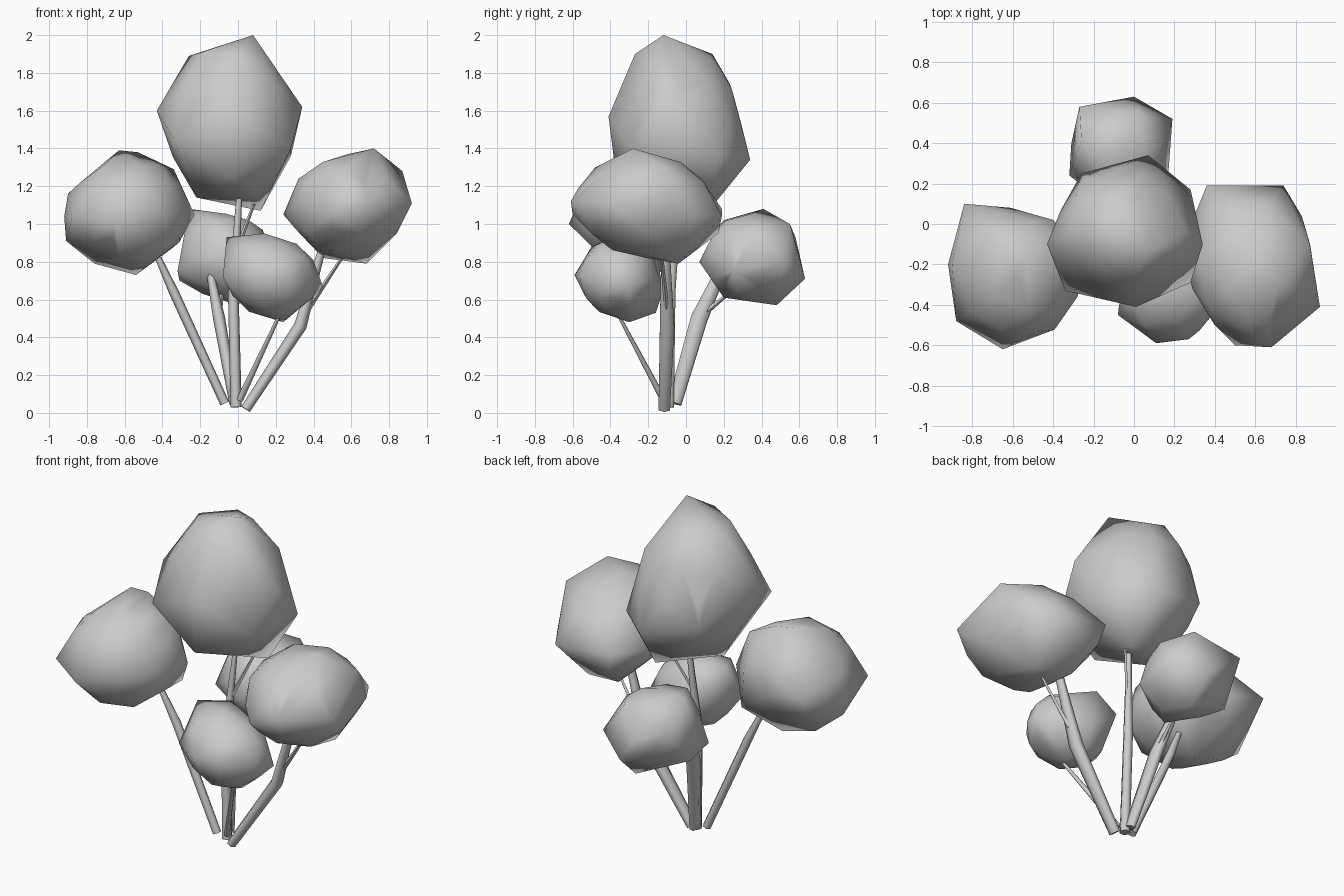
import bpy, bmesh, math
from mathutils import Vector, Matrix

if "Cube" in bpy.data.objects:
    bpy.data.objects.remove(bpy.data.objects["Cube"])


def finish(name, bm, angle):
    bmesh.ops.recalc_face_normals(bm, faces=bm.faces)
    me = bpy.data.meshes.new(name)
    bm.to_mesh(me)
    bm.free()
    ob = bpy.data.objects.new(name, me)
    bpy.context.collection.objects.link(ob)
    bpy.ops.object.select_all(action='DESELECT')
    ob.select_set(True)
    bpy.context.view_layer.objects.active = ob
    bpy.ops.object.shade_smooth_by_angle(angle=math.radians(angle))


def foliage(name, corners, fill=0.9):
    """Faceted clump: hull round its main corners and a rounded low-poly core."""
    lo = Vector([min(c[i] for c in corners) for i in range(3)])
    hi = Vector([max(c[i] for c in corners) for i in range(3)])
    size = (hi - lo) / 2 * fill
    bm = bmesh.new()
    bmesh.ops.create_icosphere(
        bm, subdivisions=2, radius=1,
        matrix=Matrix.Translation((lo + hi) / 2) @ Matrix.Diagonal((*size, 1)))
    bmesh.ops.delete(bm, geom=bm.edges[:], context='EDGES_FACES')
    for c in corners:
        bm.verts.new(c)
    bmesh.ops.convex_hull(bm, input=bm.verts[:])
    bmesh.ops.delete(bm, geom=[v for v in bm.verts if not v.link_faces], context='VERTS')
    finish(name, bm, 60)


def stem(name, path, sides=6, deep=1.0):
    """Tapered tube; path holds (x, y, z, radius), deep widens it front to back."""
    bm = bmesh.new()
    pts = [Vector(p[:3]) for p in path]
    rings = []
    for i, p in enumerate(pts):
        d = pts[min(i + 1, len(pts) - 1)] - pts[max(i - 1, 0)]
        u = d.cross(Vector((0, 1, 0))).normalized()
        w = d.cross(u).normalized() * deep
        rings.append([bm.verts.new(p + path[i][3] * (
            u * math.cos(math.tau * k / sides) + w * math.sin(math.tau * k / sides)))
            for k in range(sides)])
    for a, b in zip(rings, rings[1:]):
        for k in range(sides):
            n = (k + 1) % sides
            bm.faces.new((a[k], a[n], b[n], b[k]))
    bm.faces.new(rings[0])
    bm.faces.new(rings[-1])
    finish(name, bm, 75)


# Foliage clumps
foliage("top_foliage", [
    (.08, -.12, 2.0), (-.1, .14, 1.9), (.07, .34, 1.34), (-.43, -.1, 1.6),
    (.34, -.1, 1.62), (.01, -.41, 1.57), (-.26, 0, 1.89), (0, -.27, 1.9),
    (-.19, -.15, 1.91), (-.26, .25, 1.42), (-.22, -.05, 1.14), (.12, .12, 1.07),
    (-.34, -.33, 1.45), (-.03, -.37, 1.25), (.28, -.29, 1.4), (.28, .17, 1.36)], .87)
foliage("left_foliage", [
    (-.63, -.12, 1.39), (-.53, -.1, 1.38), (-.34, -.12, 1.29), (-.23, -.15, 1.05),
    (-.31, -.4, .95), (-.54, -.15, .73), (-.76, -.15, .79), (-.91, -.2, .91),
    (-.92, -.2, 1.04), (-.9, -.2, 1.16), (-.84, .1, 1.1), (-.61, .08, 1.05),
    (-.4, .02, 1.12), (-.68, -.4, .82), (-.35, -.03, .87), (-.65, -.62, 1.0),
    (-.88, -.48, 1.03)])
foliage("right_foliage", [
    (.72, -.28, 1.4), (.41, -.07, 1.3), (.87, -.1, 1.28), (.92, -.41, 1.11),
    (.68, -.04, .79), (.45, -.35, .86), (.24, -.1, 1.05), (.36, .19, 1.08),
    (.4, .17, .95), (.74, .19, 1.04), (.83, .04, 1.05), (.68, -.61, 1.12),
    (.5, -.6, 1.05), (.6, -.57, 1.19), (.57, -.48, 1.3), (.45, 0, .82)])
foliage("back_foliage", [
    (-.26, .41, 1.08), (.13, .38, .97), (-.27, .58, .93), (0, .63, .71),
    (.19, .52, .8), (-.32, .24, .75), (-.31, .4, .7), (.17, .25, .75),
    (0, .48, .57), (-.05, .2, .61), (-.05, .07, .8), (-.15, .2, 1.02),
    (.03, .55, 1.0)])
foliage("front_foliage", [
    (.14, -.35, .95), (-.06, -.3, .93), (.1, -.2, .93), (-.08, -.45, .72),
    (.24, -.3, .48), (.45, -.3, .67), (.31, -.4, .87), (.11, -.59, .73),
    (.27, -.57, .73), (.2, -.12, .65), (.2, -.16, .53), (0, -.15, .8),
    (.05, -.5, .88), (.2, -.44, .53)])

# Main stems
stem("top_stem", [(-.01, -.09, .03, .03), (-.025, -.08, .64, .028), (.01, -.03, 1.2, .014)])
stem("left_stem", [(-.07, -.1, .05, .025), (-.34, -.1, .64, .026), (-.45, -.13, .88, .014)])
stem("right_stem", [(.04, -.115, .02, .027), (.33, -.1, .46, .034), (.46, -.11, .92, .018)],
     deep=1.3)
stem("back_stem", [(-.02, -.06, .05, .026), (-.1, .07, .5, .032), (-.15, .19, .76, .02)],
     deep=1.6)
stem("front_stem", [(.01, -.12, .07, .018), (.24, -.38, .56, .008)])

# Thin side twigs
stem("top_twig", [(0, -.06, .88, .012), (.09, .03, 1.12, .007)], 4)
stem("right_twig", [(.35, -.1, .52, .016), (.57, -.13, .85, .007)], 4)
stem("back_twig", [(-.1, .09, .52, .015), (-.08, .26, .66, .007)], 4)
